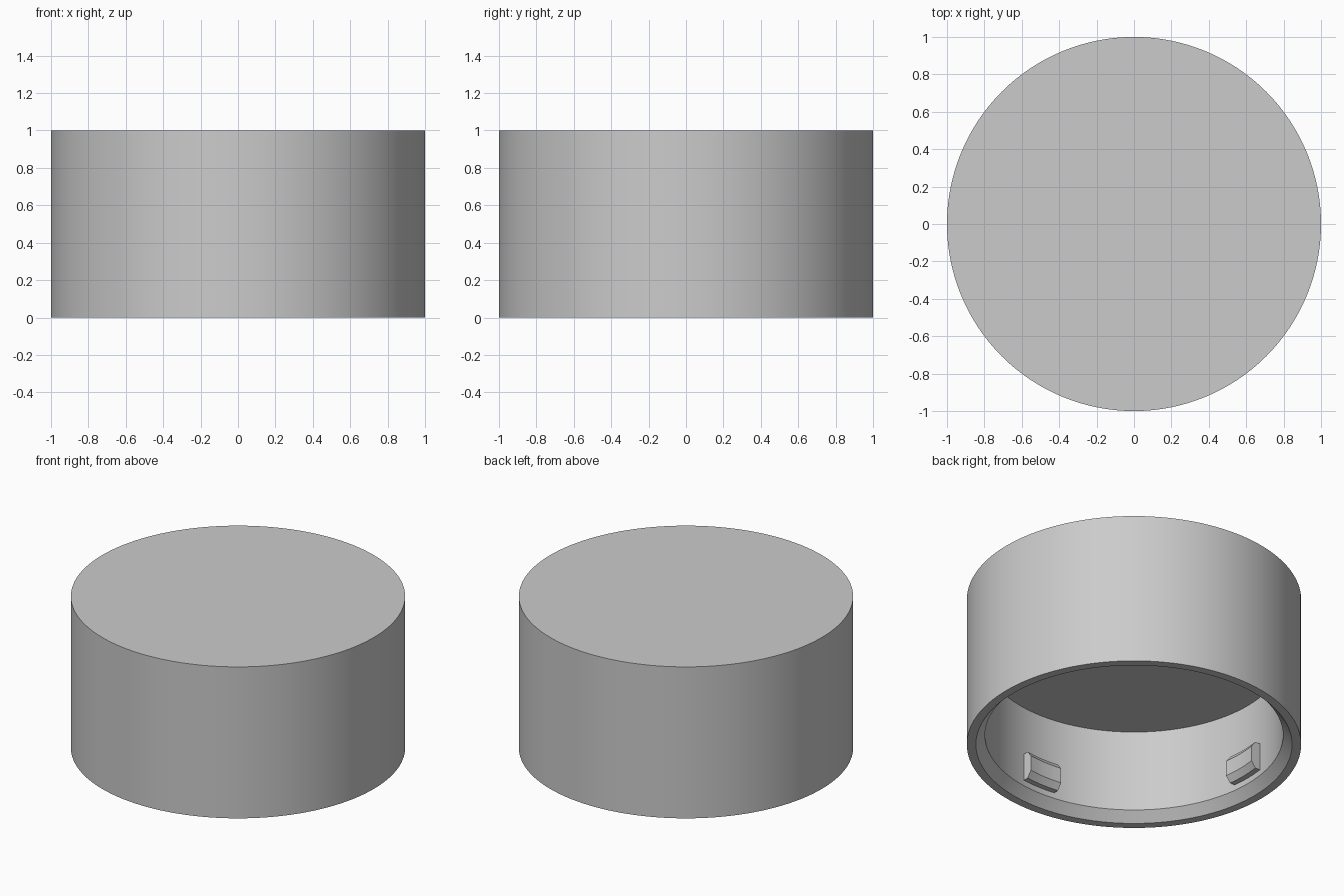
import bpy, bmesh, math

if "Cube" in bpy.data.objects:
    bpy.data.objects.remove(bpy.data.objects["Cube"])

SEG = 128
R_IN = 0.892     # bore radius
CEILING = 0.60   # underside of the solid top

grey = bpy.data.materials.new("plain_grey")
grey.diffuse_color = (0.6, 0.6, 0.6, 1)
grey.use_nodes = True
grey.node_tree.nodes["Principled BSDF"].inputs["Base Color"].default_value = grey.diffuse_color


def make_object(name, bm):
    bmesh.ops.recalc_face_normals(bm, faces=bm.faces)
    mesh = bpy.data.meshes.new(name)
    bm.to_mesh(mesh)
    bm.free()
    mesh.materials.append(grey)
    obj = bpy.data.objects.new(name, mesh)
    bpy.context.collection.objects.link(obj)
    bpy.context.view_layer.objects.active = obj
    obj.select_set(True)
    bpy.ops.object.shade_smooth_by_angle(angle=math.radians(25))
    obj.select_set(False)
    return obj


# Cap shell: revolved profile with a chamfered mouth and thick top
profile = [(1, 1), (1, 0), (0.946, 0), (R_IN, 0.062), (R_IN, CEILING)]
bm = bmesh.new()
rings = []
for r, z in profile:
    rings.append([bm.verts.new((r * math.cos(2 * math.pi * i / SEG),
                                r * math.sin(2 * math.pi * i / SEG), z))
                  for i in range(SEG)])
for a, b in zip(rings, rings[1:]):
    for i in range(SEG):
        j = (i + 1) % SEG
        bm.faces.new((a[i], a[j], b[j], b[i]))
bm.faces.new(rings[0])
bm.faces.new(rings[-1])
make_object("cap_shell", bm)


# Locking lugs: curved blocks with chamfered inner edges
def lug(name, angle, half_width=0.118, steps=8):
    section = [(0.91, 0.10), (0.857, 0.10), (0.827, 0.14),
               (0.827, 0.24), (0.857, 0.28), (0.91, 0.28)]
    bm = bmesh.new()
    slices = []
    for i in range(steps + 1):
        t = half_width * (2 * i / steps - 1)
        row = []
        for r, z in section:
            d = math.sqrt(r * r - t * t)
            row.append(bm.verts.new((d * math.cos(angle) - t * math.sin(angle),
                                     d * math.sin(angle) + t * math.cos(angle), z)))
        slices.append(row)
    n = len(section)
    for a, b in zip(slices, slices[1:]):
        for k in range(n):
            m = (k + 1) % n
            bm.faces.new((a[k], a[m], b[m], b[k]))
    bm.faces.new(slices[0])
    bm.faces.new(slices[-1])
    make_object(name, bm)


for q in range(4):
    lug(f"locking_lug_{q + 1}", q * math.pi / 2)
